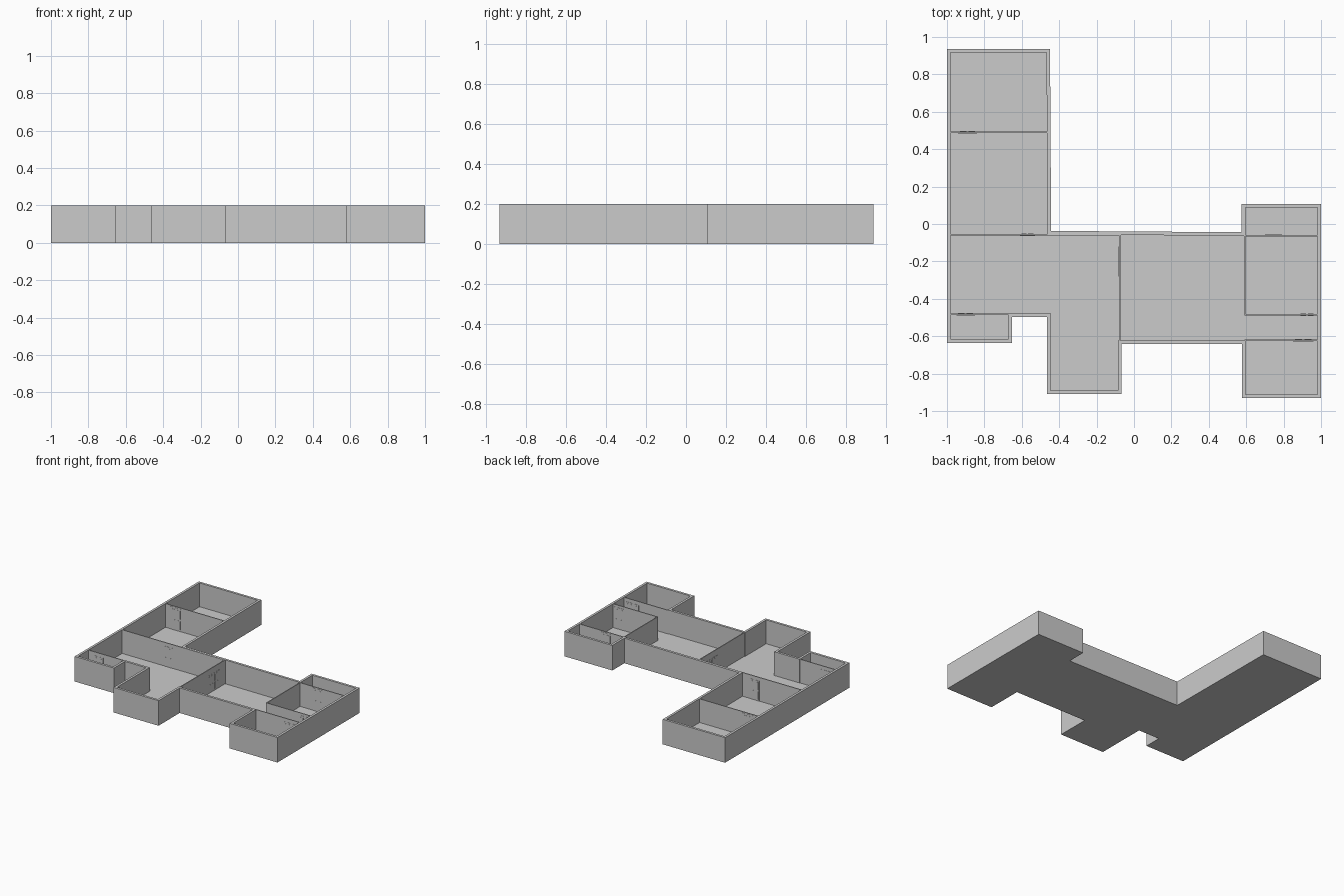
import bpy
import bmesh
from mathutils import Vector

HEIGHT, FLOOR, WALL, THIN = 0.2, 0.01, 0.019, 0.007

cube = bpy.data.objects.get("Cube")
if cube:
    bpy.data.objects.remove(cube, do_unlink=True)

grey = bpy.data.materials.new("plain grey")
grey.use_nodes = True
colour = (0.6, 0.6, 0.6, 1)
grey.diffuse_color = colour
grey.node_tree.nodes["Principled BSDF"].inputs["Base Color"].default_value = colour


def finish(name, bm):
    bmesh.ops.recalc_face_normals(bm, faces=bm.faces)
    mesh = bpy.data.meshes.new(name)
    bm.to_mesh(mesh)
    bm.free()
    mesh.materials.append(grey)
    obj = bpy.data.objects.new(name, mesh)
    bpy.context.collection.objects.link(obj)
    return obj


def add_box(bm, low, high):
    low, high = Vector(low), Vector(high)
    made = bmesh.ops.create_cube(bm, size=1)["verts"]
    bmesh.ops.scale(bm, vec=high - low, verts=made)
    bmesh.ops.translate(bm, vec=(low + high) / 2, verts=made)


def inset(points, distance):
    """Mitred inward offset of a counter-clockwise outline."""
    result = []
    for i, p in enumerate(points):
        a = (p - points[i - 1]).normalized()
        b = (points[(i + 1) % len(points)] - p).normalized()
        na, nb = Vector((-a.y, a.x)), Vector((-b.y, b.x))
        result.append(p + (na + nb) * distance / (1 + na.dot(nb)))
    return result


# Outer walls and floor as one open-topped shell
outline = [Vector(p) for p in (
    (-1, 0.935), (-1, -0.635), (-0.652, -0.635), (-0.652, -0.496),
    (-0.465, -0.496), (-0.465, -0.908), (-0.067, -0.908), (-0.067, -0.641),
    (0.578, -0.641), (0.578, -0.93), (1, -0.93), (1, 0.108),
    (0.576, 0.108), (0.576, -0.044), (-0.443, -0.037), (-0.449, 0.935))]
inner = inset(outline, WALL)
bm = bmesh.new()
rings = [[bm.verts.new((p.x, p.y, z)) for p in pts] for pts, z in (
    (outline, 0), (outline, HEIGHT), (inner, HEIGHT), (inner, FLOOR))]
for lower, upper in zip(rings, rings[1:]):
    for i in range(len(outline)):
        bm.faces.new((lower[i - 1], lower[i], upper[i], upper[i - 1]))
bm.faces.new(rings[0])
bm.faces.new(rings[-1])
finish("outer_walls_and_floor", bm)


# Thin inner walls: name, along x or y, fixed coordinate, start, end
partitions = (
    ("back_room_wall", "x", 0.49, -0.985, -0.46),
    ("hall_wall", "x", -0.058, -0.985, -0.07),
    ("store_wall", "x", -0.483, -0.985, -0.66),
    ("middle_wall", "y", -0.077, -0.63, -0.055),
    ("right_back_wall", "x", -0.062, 0.59, 0.985),
    ("right_side_wall", "y", 0.592, -0.485, -0.06),
    ("corridor_wall", "x", -0.485, 0.59, 0.985),
    ("right_front_wall", "x", -0.622, 0.59, 0.985))


def slab(bm, axis, at, start, end, bottom, top, thickness):
    a, b = at - thickness / 2, at + thickness / 2
    if axis == "x":
        add_box(bm, (start, a, bottom), (end, b, top))
    else:
        add_box(bm, (a, start, bottom), (b, end, top))


for name, axis, at, start, end in partitions:
    bm = bmesh.new()
    slab(bm, axis, at, start, end, FLOOR, HEIGHT - 0.001, THIN)
    finish(name, bm)


# Panelled doors standing slightly proud of both wall faces
def door(name, axis, at, start, end, top):
    bm = bmesh.new()
    slab(bm, axis, at, start, end, FLOOR, top, THIN + 0.003)
    width, rise = end - start, top - FLOOR
    for column in range(2):
        left = start + width * (0.1 + 0.45 * column)
        for row in range(2):
            base = FLOOR + rise * (0.08 + 0.46 * row)
            slab(bm, axis, at, left, left + width * 0.35,
                 base, base + rise * 0.38, THIN + 0.005)
    finish(name, bm)


for name, axis, at, start, end, top in (
        ("back_room_door", "x", 0.49, -0.94, -0.84, 0.19),
        ("hall_door", "x", -0.058, -0.61, -0.53, 0.17),
        ("store_door", "x", -0.483, -0.95, -0.85, 0.17),
        ("middle_door", "y", -0.077, -0.28, -0.12, 0.15),
        ("right_back_door", "x", -0.062, 0.70, 0.79, 0.19),
        ("corridor_door", "x", -0.485, 0.88, 0.97, 0.18),
        ("right_front_door", "x", -0.622, 0.85, 0.96, 0.17)):
    door(name, axis, at, start, end, top)
